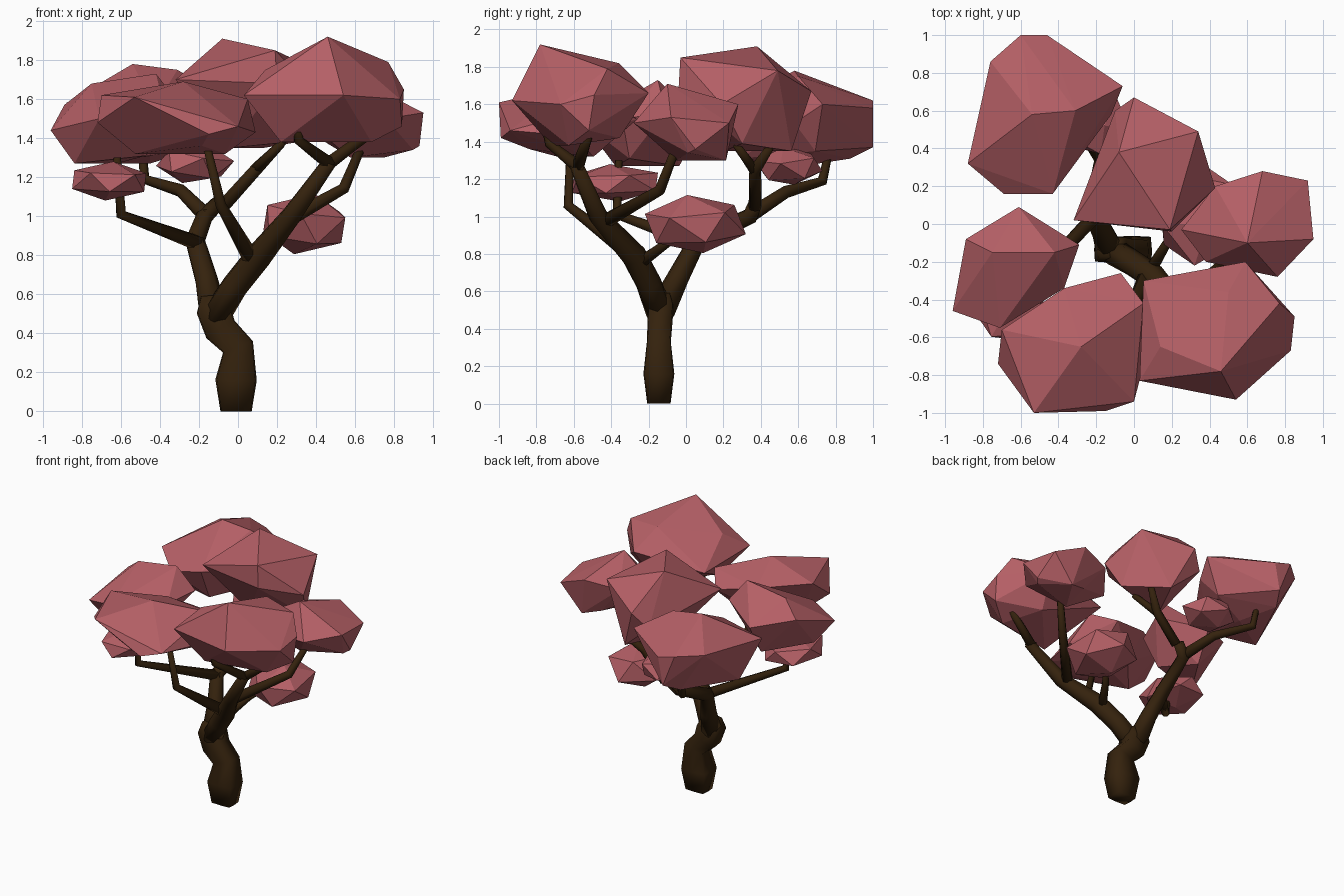
import bpy, bmesh, math
from mathutils import Vector, Matrix

if "Cube" in bpy.data.objects:
    bpy.data.objects.remove(bpy.data.objects["Cube"])


def material(name, colour):
    m = bpy.data.materials.new(name)
    m.diffuse_color = (*colour, 1)
    m.use_nodes = True
    m.node_tree.nodes["Principled BSDF"].inputs["Base Color"].default_value = m.diffuse_color
    return m


BARK = material("dark_brown_bark", (0.035, 0.016, 0.004))
LEAF = material("dusty_pink_leaves", (0.46, 0.115, 0.132))


def finish(bm, name, mat, smooth):
    bmesh.ops.recalc_face_normals(bm, faces=bm.faces)
    for f in bm.faces:
        f.smooth = smooth
    me = bpy.data.meshes.new(name)
    bm.to_mesh(me)
    bm.free()
    me.materials.append(mat)
    ob = bpy.data.objects.new(name, me)
    bpy.context.collection.objects.link(ob)
    return ob


def limb(name, path, sides=7, squash=1.0, square=0.0):
    """Tapered tube through (x, y, z, radius) points; square pushes out the corners."""
    pts = [Vector(p[:3]) for p in path]
    bm = bmesh.new()
    rings, normal, last = [], Vector((1, 0, 0)), Vector((0, 0, 1))
    for i, p in enumerate(pts):
        before = (p - pts[i - 1]).normalized() if i else Vector()
        after = (pts[i + 1] - p).normalized() if i + 1 < len(pts) else Vector()
        t = (before + after).normalized()
        normal = last.rotation_difference(t) @ normal
        side, last, ring = t.cross(normal), t, []
        for k in range(sides):
            a = math.tau * k / sides
            c, s = math.cos(a), math.sin(a)
            r = path[i][3] / max(abs(c), abs(s)) ** square
            d = (normal * c + side * s) * r
            d.y *= squash
            ring.append(bm.verts.new(p + d))
        rings.append(ring)
    for lo, hi in zip(rings, rings[1:]):
        for k in range(sides):
            j = (k + 1) % sides
            bm.faces.new((lo[k], lo[j], hi[j], hi[k]))
    bm.faces.new(rings[0][::-1])
    bm.faces.new(rings[-1])
    return finish(bm, name, BARK, True)


def canopy(name, rim, peaks, bottom, inset, shift=(0, 0)):
    """Faceted leaf clump: hull of a rim, its peaks and an inset, shifted base."""
    c = sum((Vector(p) for p in rim), Vector()) / len(rim)
    base = [c + (Vector(p) - c) * inset for p in rim[::2]]
    bm = bmesh.new()
    for p in list(rim) + list(peaks):
        bm.verts.new(p)
    for i, p in enumerate(base):
        bm.verts.new((p.x + shift[0], p.y + shift[1], bottom + 0.04 * (i % 2)))
    res = bmesh.ops.convex_hull(bm, input=bm.verts)
    junk = [g for g in res["geom_interior"] if isinstance(g, bmesh.types.BMVert)]
    bmesh.ops.delete(bm, geom=junk, context="VERTS")
    return finish(bm, name, LEAF, False)


def small_clump(name, centre, half, turn):
    """Small faceted clump fitted to a box."""
    bm = bmesh.new()
    bmesh.ops.create_icosphere(bm, subdivisions=1, radius=1)
    bmesh.ops.rotate(bm, verts=bm.verts, matrix=Matrix.Rotation(turn, 3, (0.3, 0.2, 1)))
    for a in range(3):
        m = max(abs(v.co[a]) for v in bm.verts)
        for v in bm.verts:
            v.co[a] = centre[a] + v.co[a] / m * half[a]
    return finish(bm, name, LEAF, False)


# Trunk with its bulge and bend
limb("trunk", [(-.01, -.145, 0, .08), (-.01, -.145, .16, .106), (0, -.145, .33, .082),
               (-.09, -.14, .42, .085), (-.125, -.135, .52, .088), (-.13, -.13, .59, .06)],
     sides=8, squash=.78, square=.8)

# Right main branch and its forks
limb("right_main_branch", [(-.12, -.14, .48, .075), (-.02, -.2, .64, .07), (.10, -.28, .79, .07),
                           (.27, -.47, 1.0, .052), (.47, -.59, 1.28, .037)])
limb("right_fork_outer", [(.45, -.58, 1.26, .035), (.57, -.55, 1.35, .03), (.69, -.52, 1.43, .022)])
limb("right_fork_inner", [(.47, -.58, 1.27, .035), (.31, -.73, 1.39, .026), (.30, -.76, 1.51, .018)])
limb("right_side_branch", [(.24, -.44, .97, .04), (.54, -.14, 1.14, .03), (.65, -.04, 1.40, .022)])
limb("front_branch", [(.07, -.27, .78, .045), (-.09, -.63, 1.06, .028), (-.16, -.62, 1.36, .02)])
limb("low_twig", [(.08, -.26, .74, .035), (.17, -.11, .85, .025), (.26, .0, .92, .018)])

# Left main branch and its forks
limb("left_main_branch", [(-.13, -.13, .50, .075), (-.165, -.04, .68, .06), (-.22, .06, .87, .052),
                          (-.17, .34, 1.0, .045), (-.10, .37, 1.07, .038)])
limb("left_side_branch", [(-.20, .05, .86, .04), (-.60, -.37, 1.01, .028), (-.62, -.36, 1.30, .02)])
limb("back_branch", [(-.08, .37, 1.05, .036), (.10, .37, 1.25, .033), (.22, .45, 1.37, .022)])
limb("back_twig", [(.09, .37, 1.24, .03), (.23, .27, 1.38, .02)])
limb("back_left_branch", [(-.16, .33, 1.0, .042), (-.29, .53, 1.13, .034), (-.48, .73, 1.19, .028),
                          (-.50, .79, 1.46, .018)])

# Large leaf clumps
canopy("back_left_canopy",
       [(-.6, 1, 1.62), (-.46, 1, 1.58), (-.06, .73, 1.6), (-.12, .58, 1.5), (-.43, .16, 1.56),
        (-.69, .16, 1.5), (-.88, .32, 1.58), (-.76, .86, 1.62)],
       [(-.54, .58, 1.78), (-.31, .6, 1.75), (-.5, 1, 1.37), (-.76, .43, 1.27),
        (-.45, .62, 1.27)], 1.31, .7)
canopy("back_canopy",
       [(0, .67, 1.67), (.34, .49, 1.78), (.43, .19, 1.6), (.2, -.04, 1.68), (-.32, .02, 1.7),
        (-.1, .6, 1.55)],
       [(-.08, .38, 1.91), (.19, -.03, 1.85)], 1.35, .55, (.09, .05))
canopy("right_canopy",
       [(.68, .28, 1.6), (.92, .23, 1.5), (.95, -.08, 1.53), (.76, -.28, 1.5), (.38, -.2, 1.46),
        (.25, -.03, 1.5), (.43, .2, 1.56)],
       [(.6, -.1, 1.71), (.93, .05, 1.36)], 1.30, .56, (.09, .05))
canopy("front_right_canopy",
       [(.03, -.83, 1.62), (.05, -.3, 1.6), (.59, -.2, 1.66), (.85, -.49, 1.65), (.83, -.67, 1.6),
        (.54, -.93, 1.62)],
       [(.46, -.78, 1.92), (.5, -.36, 1.82), (.77, -.42, 1.79), (.14, -.65, 1.75),
        (.84, -.52, 1.46)], 1.38, .58)
canopy("front_left_canopy",
       [(-.72, -.74, 1.48), (-.7, -.56, 1.62), (-.37, -.34, 1.58), (-.07, -.26, 1.52),
        (.05, -.42, 1.6), (.0, -.94, 1.46), (-.15, -.99, 1.42), (-.53, -1, 1.61)],
       [(-.28, -.65, 1.69), (.09, -.6, 1.43)], 1.32, .6, (.03, .02))
canopy("left_canopy",
       [(-.61, .09, 1.5), (-.29, -.11, 1.56), (-.37, -.34, 1.52), (-.71, -.55, 1.5),
        (-.96, -.46, 1.44), (-.89, -.08, 1.57)],
       [(-.42, -.15, 1.73), (-.75, -.15, 1.68)], 1.27, .62)

# Small leaf clumps below the crown
small_clump("left_small_clump", (-.66, -.38, 1.18), (.19, .23, .1), .4)
small_clump("back_small_clump", (-.22, .55, 1.27), (.2, .18, .1), 1.1)
small_clump("right_small_clump", (.34, .05, .96), (.21, .27, .155), .8)
